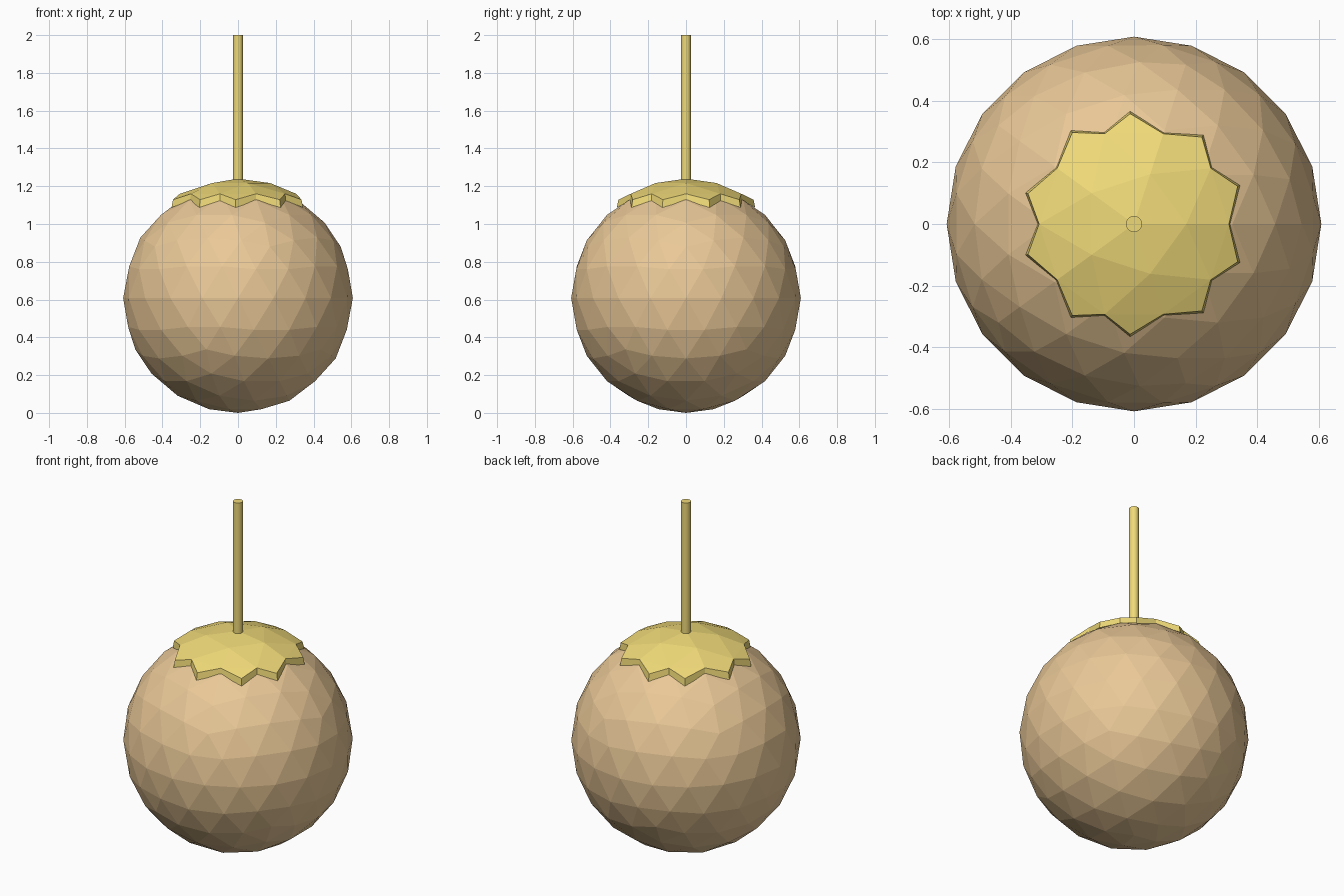
import bpy, bmesh
from math import sin, cos, sqrt, radians

if "Cube" in bpy.data.objects:
    bpy.data.objects.remove(bpy.data.objects["Cube"])

R = 0.608          # ball radius, also its centre height


def material(name, rgb):
    m = bpy.data.materials.new(name)
    m.diffuse_color = (*rgb, 1)
    m.use_nodes = True
    m.node_tree.nodes["Principled BSDF"].inputs["Base Color"].default_value = m.diffuse_color
    return m


tan = material("tan_coating", (0.82, 0.58, 0.31))
yellow = material("yellow_icing", (0.87, 0.70, 0.19))

# Faceted ball
bpy.ops.mesh.primitive_ico_sphere_add(subdivisions=3, radius=R, location=(0, 0, R))
ball = bpy.context.object
ball.name = "ball"
ball.data.materials.append(tan)

# Stick running down into the ball
bpy.ops.mesh.primitive_cylinder_add(vertices=24, radius=0.026, depth=1.0, location=(0, 0, 1.5))
stick = bpy.context.object
stick.name = "stick"
stick.data.materials.append(yellow)
bpy.ops.object.shade_smooth_by_angle(angle=radians(35))

# Star-edged icing cap lying just above the ball
bm = bmesh.new()


def point(angle, r, shell):
    a = radians(angle)
    return bm.verts.new((r * cos(a), r * sin(a), R + sqrt(shell ** 2 - r ** 2)))


OUT, LOW = 0.632, 0.603
tip_angles = [72 * k + s for k in range(5) for s in (20, 52)]
pole = point(0, 0, OUT)
inner = [point(72 * k, 0.17, OUT) for k in range(5)]
notch = [point(36 * k, 0.308, OUT) for k in range(10)]
tips = [point(a, 0.358, OUT) for a in tip_angles]
notch_low = [point(36 * k, 0.312, LOW) for k in range(10)]
tips_low = [point(a, 0.366, LOW) for a in tip_angles]

for k in range(5):
    i, j = inner[k], inner[(k + 1) % 5]
    a, b, c = notch[2 * k], notch[2 * k + 1], notch[(2 * k + 2) % 10]
    for f in ((pole, i, j), (i, a, b), (i, b, j), (j, b, c)):
        bm.faces.new(f)
for k in range(10):
    n = (k + 1) % 10
    bm.faces.new((notch[k], tips[k], notch[n]))
    bm.faces.new((notch[k], notch_low[k], tips_low[k], tips[k]))
    bm.faces.new((tips[k], tips_low[k], notch_low[n], notch[n]))
bmesh.ops.recalc_face_normals(bm, faces=bm.faces)
mesh = bpy.data.meshes.new("icing_cap")
bm.to_mesh(mesh)
bm.free()
mesh.materials.append(yellow)
cap = bpy.data.objects.new("icing_cap", mesh)
bpy.context.collection.objects.link(cap)
